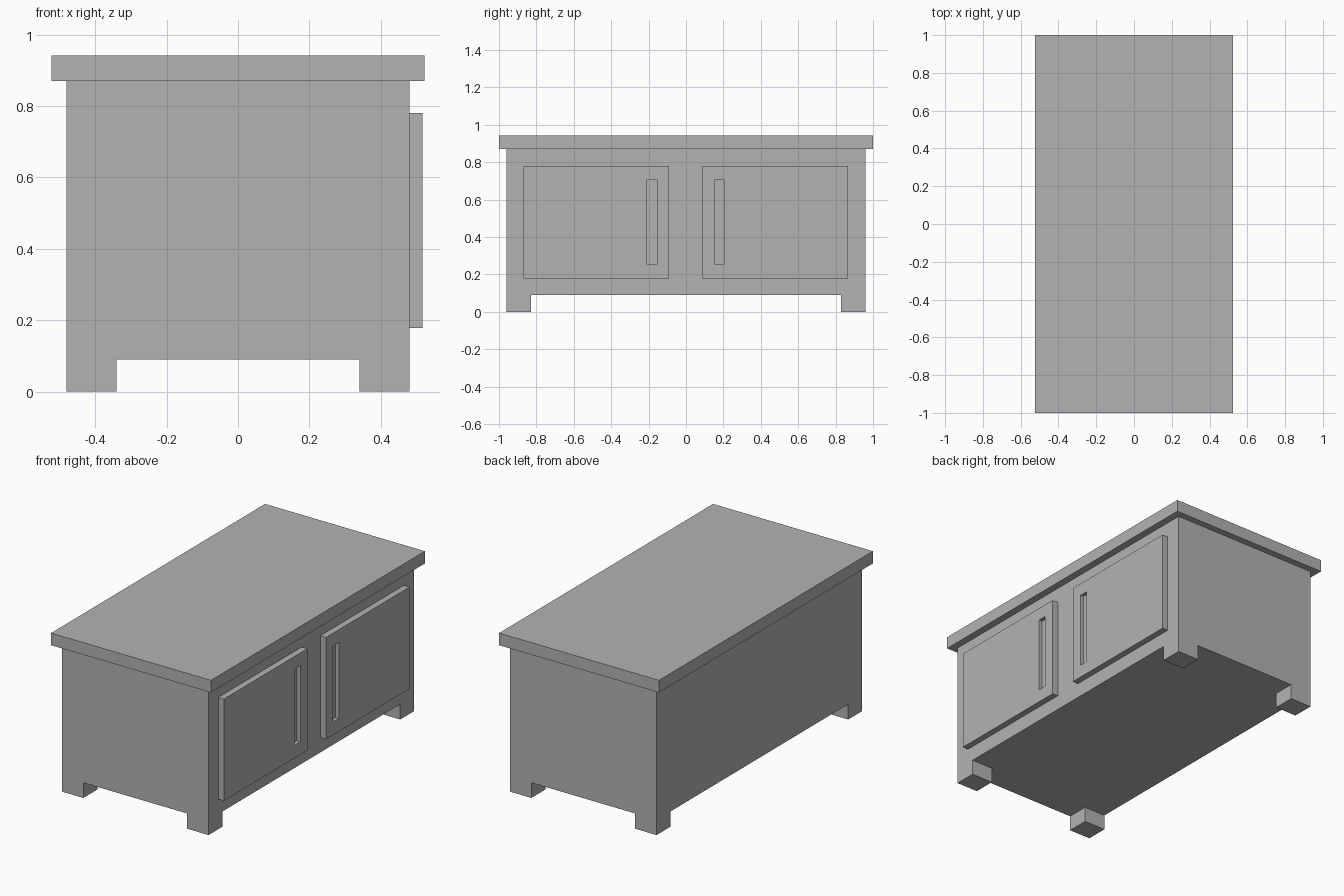
import bpy, bmesh
from mathutils import Vector

if "Cube" in bpy.data.objects:
    bpy.data.objects.remove(bpy.data.objects["Cube"])

grey = bpy.data.materials.new("plain_grey")
grey.diffuse_color = (0.45, 0.45, 0.45, 1)
grey.use_nodes = True
grey.node_tree.nodes["Principled BSDF"].inputs["Base Color"].default_value = grey.diffuse_color


def block(name, lo, hi, cuts=(), pick=None, push=None):
    """Box from lo to hi; optionally slice it, then extrude picked faces by push."""
    lo, hi = Vector(lo), Vector(hi)
    bm = bmesh.new()
    bmesh.ops.create_cube(bm, size=1)
    for v in bm.verts:
        v.co = Vector([(lo[i] + hi[i]) / 2 + v.co[i] * (hi[i] - lo[i]) for i in range(3)])
    for axis, value in cuts:
        point, normal = Vector((0, 0, 0)), Vector((0, 0, 0))
        point[axis], normal[axis] = value, 1
        bmesh.ops.bisect_plane(bm, geom=bm.verts[:] + bm.edges[:] + bm.faces[:],
                               plane_co=point, plane_no=normal)
    if pick:
        bm.normal_update()
        faces = [f for f in bm.faces if pick(f.normal, f.calc_center_median())]
        new = bmesh.ops.extrude_discrete_faces(bm, faces=faces)["faces"]
        bmesh.ops.translate(bm, verts=list({v for f in new for v in f.verts}), vec=push)
    bmesh.ops.remove_doubles(bm, verts=bm.verts[:], dist=1e-5)
    bmesh.ops.recalc_face_normals(bm, faces=bm.faces[:])
    mesh = bpy.data.meshes.new(name)
    bm.to_mesh(mesh)
    bm.free()
    mesh.materials.append(grey)
    obj = bpy.data.objects.new(name, mesh)
    bpy.context.collection.objects.link(obj)
    return obj


# Cabinet body with four square feet drawn down from the bottom corners
block("cabinet_body", (-0.48, -0.96, 0.09), (0.48, 0.96, 0.87),
      cuts=[(0, -0.34), (0, 0.34), (1, -0.83), (1, 0.83)],
      pick=lambda n, c: n.z < -0.9 and abs(c.x) > 0.34 and abs(c.y) > 0.83,
      push=(0, 0, -0.09))

# Overhanging top
block("table_top", (-0.523, -1, 0.87), (0.523, 1, 0.942))

# Two doors, each with a recessed slot grip near the middle of the cabinet
for name, y0, y1, s0, s1 in (("left_door", -0.87, -0.09, -0.208, -0.155),
                             ("right_door", 0.085, 0.865, 0.152, 0.205)):
    block(name, (0.478, y0, 0.178), (0.517, y1, 0.78),
          cuts=[(1, s0), (1, s1), (2, 0.255), (2, 0.705)],
          pick=lambda n, c: n.x > 0.9 and s0 < c.y < s1 and 0.255 < c.z < 0.705,
          push=(-0.022, 0, 0))
